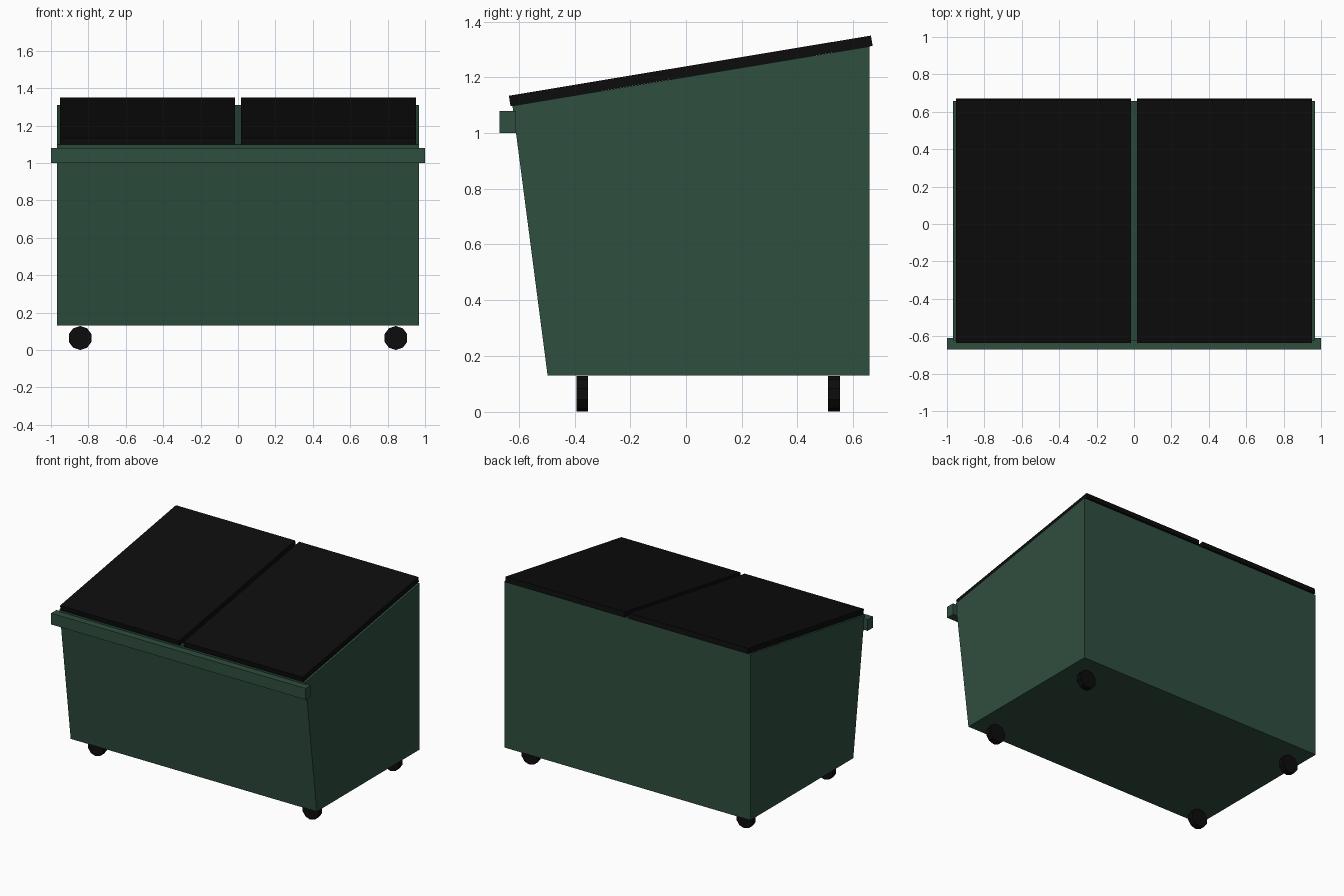
import bpy, bmesh, math
from mathutils import Matrix

if "Cube" in bpy.data.objects:
    bpy.data.objects.remove(bpy.data.objects["Cube"])


def material(name, rgb):
    m = bpy.data.materials.new(name)
    m.diffuse_color = (*rgb, 1.0)
    m.use_nodes = True
    m.node_tree.nodes["Principled BSDF"].inputs["Base Color"].default_value = m.diffuse_color
    return m


GREEN = material("dark green paint", (0.028, 0.077, 0.049))
BLACK = material("black plastic", (0.0038, 0.0038, 0.0038))


def finish(name, bm, mat):
    bmesh.ops.recalc_face_normals(bm, faces=bm.faces)
    me = bpy.data.meshes.new(name)
    bm.to_mesh(me)
    bm.free()
    me.materials.append(mat)
    ob = bpy.data.objects.new(name, me)
    bpy.context.collection.objects.link(ob)
    return ob


def extrude_profile(name, profile, x0, x1, mat):
    """Extrude a closed (y, z) side profile along x."""
    bm = bmesh.new()
    face = bm.faces.new([bm.verts.new((x0, y, z)) for y, z in profile])
    ext = bmesh.ops.extrude_face_region(bm, geom=[face])
    verts = [g for g in ext["geom"] if isinstance(g, bmesh.types.BMVert)]
    bmesh.ops.translate(bm, verts=verts, vec=(x1 - x0, 0, 0))
    return finish(name, bm, mat)


# Bin body with sloped front and sloped top
extrude_profile("bin_body",
                [(-0.497, 0.13), (0.658, 0.13), (0.658, 1.311), (-0.623, 1.098)],
                -0.967, 0.967, GREEN)

# Front lifting rail
extrude_profile("front_rail",
                [(-0.67, 1.0), (-0.61, 1.0), (-0.61, 1.08), (-0.67, 1.08)],
                -1.0, 1.0, GREEN)

# Two sloping lids with a narrow gap between them
lid_profile = [(-0.630, 1.097), (0.670, 1.313), (0.664, 1.350), (-0.636, 1.134)]
for side, x0, x1 in (("left", -0.953, -0.016), ("right", 0.016, 0.953)):
    extrude_profile(f"{side}_lid", lid_profile, x0, x1, BLACK)

# Four wheels, axles running front to back
R = 0.064
for row, y in (("front", -0.372), ("back", 0.531)):
    for side, x in (("left", -0.844), ("right", 0.844)):
        bm = bmesh.new()
        bmesh.ops.create_cone(bm, cap_ends=True, segments=10,
                              radius1=R, radius2=R, depth=0.042)
        # put a corner of the wheel at the top and bottom
        top = max(bm.verts, key=lambda v: v.co.y)
        turn = math.atan2(top.co.x, top.co.y)
        bm.transform(Matrix.Translation((x, y, R))
                     @ Matrix.Rotation(math.pi / 2, 4, 'X')
                     @ Matrix.Rotation(turn, 4, 'Z'))
        finish(f"{row}_{side}_wheel", bm, BLACK)
